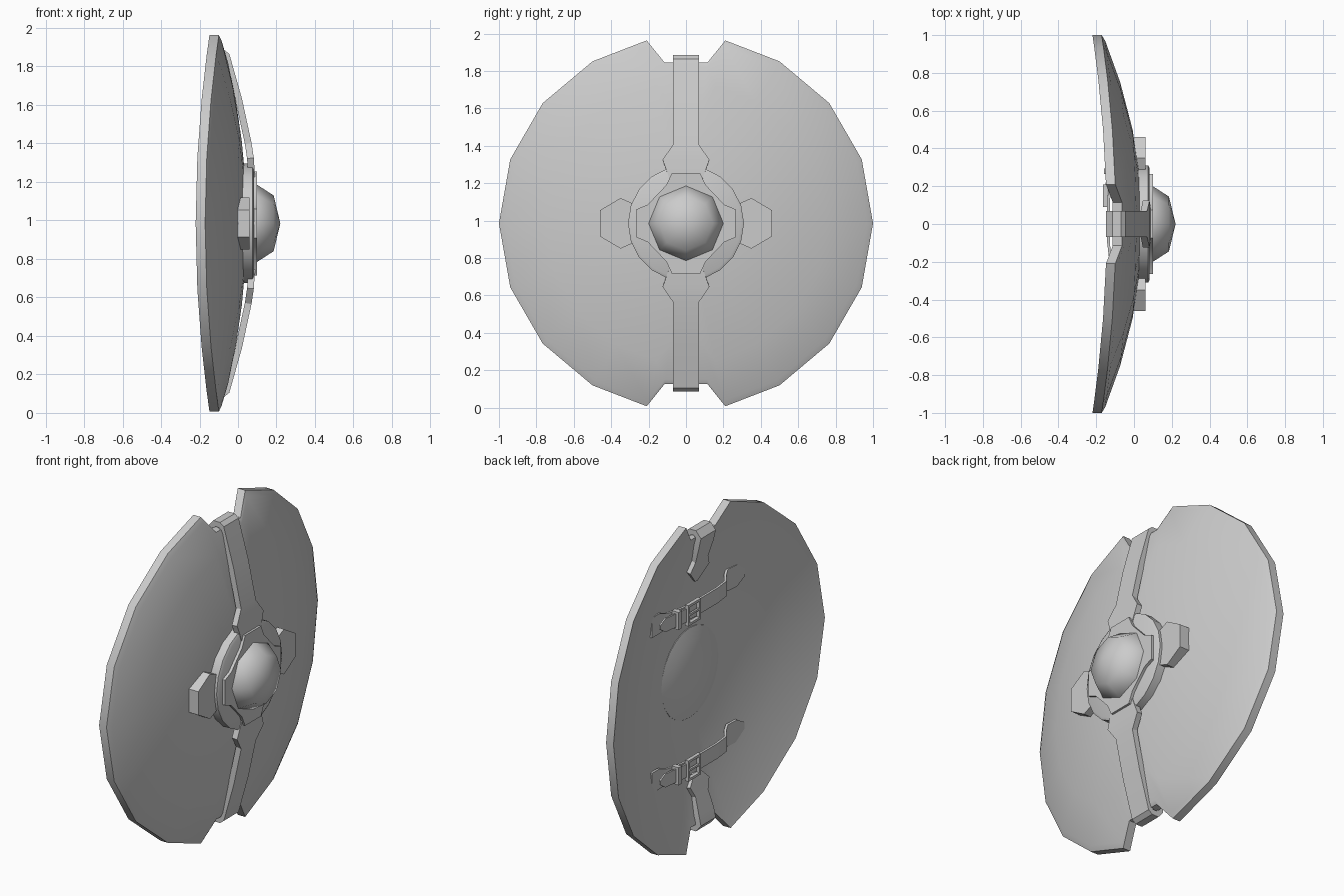
import bpy, bmesh, math
from mathutils import Vector

cube = bpy.data.objects.get("Cube")
if cube:
    bpy.data.objects.remove(cube)

CZ = 0.985      # height of the shield centre
THICK = 0.055   # thickness of the shield board

grey = bpy.data.materials.new("plain_grey")
grey.use_nodes = True
COLOUR = (0.6, 0.6, 0.6, 1)
grey.diffuse_color = COLOUR
grey.node_tree.nodes["Principled BSDF"].inputs["Base Color"].default_value = COLOUR


def front(y, z):
    """Depth of the curved shield front, z measured from the centre."""
    return 0.045 - 0.21 * y * y - 0.135 * z * z


def finish(name, bm, angle=30):
    bmesh.ops.recalc_face_normals(bm, faces=bm.faces)
    me = bpy.data.meshes.new(name)
    bm.to_mesh(me)
    bm.free()
    me.materials.append(grey)
    ob = bpy.data.objects.new(name, me)
    ob.location.z = CZ
    bpy.context.collection.objects.link(ob)
    bpy.ops.object.select_all(action='DESELECT')
    ob.select_set(True)
    bpy.context.view_layer.objects.active = ob
    bpy.ops.object.shade_smooth_by_angle(angle=math.radians(angle))
    return ob


def bridge(bm, a, b):
    n = len(a)
    for i in range(n):
        bm.faces.new((a[i], a[(i + 1) % n], b[(i + 1) % n], b[i]))


def fan(bm, ring, tip):
    for i in range(len(ring)):
        bm.faces.new((ring[i], ring[(i + 1) % len(ring)], tip))


def prism(name, outline, x0, x1):
    """Flat plate with a (y, z) outline between two depths."""
    bm = bmesh.new()
    a, b = [[bm.verts.new((x, y, z)) for y, z in outline] for x in (x0, x1)]
    bm.faces.new(a)
    bm.faces.new(b)
    bridge(bm, a, b)
    return finish(name, bm)


def lathe(name, profile, sides, apex, angle=30):
    """Dome around the x axis from (radius, x) rings, closed with an apex."""
    bm = bmesh.new()
    rings = [[bm.verts.new((x, r * math.cos(i * math.tau / sides),
                            r * math.sin(i * math.tau / sides)))
              for i in range(sides)] for r, x in profile]
    for a, b in zip(rings, rings[1:]):
        bridge(bm, a, b)
    fan(bm, rings[-1], bm.verts.new((apex, 0, 0)))
    bm.faces.new(rings[0])
    return finish(name, bm, angle)


def ribbon(name, stations, thick, place):
    """Strap through (along, depth, half width) stations; place maps to xyz."""
    bm = bmesh.new()
    loops = []
    for i, (s, x, w) in enumerate(stations):
        p, q = stations[max(i - 1, 0)], stations[min(i + 1, len(stations) - 1)]
        t = Vector((q[0] - p[0], q[1] - p[1])).normalized()
        s2, x2 = s + t.y * thick, x - t.x * thick
        loops.append([bm.verts.new(place(*c)) for c in
                      ((s, x, -w), (s, x, w), (s2, x2, w), (s2, x2, -w))])
    for a, b in zip(loops, loops[1:]):
        bridge(bm, a, b)
    bm.faces.new(loops[0])
    bm.faces.new(loops[-1])
    return finish(name, bm)


def box(name, centre, size):
    bm = bmesh.new()
    bmesh.ops.create_cube(bm, size=1)
    for v in bm.verts:
        v.co = Vector(centre) + Vector(c * s for c, s in zip(v.co, size))
    return finish(name, bm)


# Shield board: faceted rim with a notch at the top and bottom
quarter = [(math.cos(math.radians(a)), math.sin(math.radians(a))) for a in (0, 20, 40, 60)]
quarter += [(0.21, 0.978), (0.115, 0.86)]
half = quarter + [(-y, z) for y, z in reversed(quarter)]
rim = half + [(y, -z) for y, z in reversed(half[1:-1])]
bm = bmesh.new()
sides = []
for offset in (0, -THICK):
    rings = []
    for k in (0.25, 0.5, 0.75, 0.97, 1):
        drop = 0.006 if k == 1 and offset == 0 else 0
        rings.append([bm.verts.new((front(y * k, z * k) + offset - drop, y * k, z * k))
                      for y, z in rim])
    for a, b in zip(rings, rings[1:]):
        bridge(bm, a, b)
    fan(bm, rings[0], bm.verts.new((front(0, 0) + offset, 0, 0)))
    sides.append(rings[-1])
bridge(bm, *sides)
finish("shield_board", bm)

# Central ring, cross plate and boss
lathe("centre_ring", [(0.31, 0.0), (0.31, 0.075), (0.295, 0.083)], 20, 0.083)
corner = [(0.265, 0.075), (0.205, 0.1), (0.105, 0.205), (0.075, 0.27)]
upper = corner + [(-y, z) for y, z in reversed(corner)]
prism("cross_plate", upper + [(y, -z) for y, z in reversed(upper)], 0.06, 0.1)
lathe("boss", [(0.2, 0.08), (0.2, 0.1), (0.145, 0.185)], 8, 0.22, 60)

# Shallow hand swell on the back
lathe("back_swell", [(0.27, -0.005), (0.27, -0.026), (0.2, -0.045), (0.1, -0.06)], 24, -0.065)

# Side lugs beside the ring
lug = [(0.27, 0.1), (0.35, 0.135), (0.46, 0.07)]
lug += [(y, -z) for y, z in reversed(lug)]
for side, word in ((1, "left"), (-1, "right")):
    prism("side_lug_" + word, [(side * y, z) for y, z in lug], -0.005, 0.06)

# Vertical bands that wrap over the notches to a pointed tail on the back
band = [(0.215, 0.09, 0.08), (0.34, 0.082, 0.125), (0.42, 0.07, 0.07), (0.65, 0.02, 0.07),
        (0.88, -0.045, 0.07), (0.9, -0.07, 0.07), (0.9, -0.115, 0.07), (0.86, -0.148, 0.07),
        (0.8, -0.135, 0.07), (0.7, -0.105, 0.06), (0.64, -0.092, 0.09), (0.56, -0.07, 0.012)]
for side, word in ((1, "top"), (-1, "bottom")):
    ribbon("band_" + word, band, 0.035, lambda s, x, w, k=side: (x, w, s * k))

# Two arm straps on the back, each with tabs, a keeper and a buckle
strap = [(-0.43, -0.085, 0.03), (-0.37, -0.08, 0.065), (-0.29, -0.075, 0.065),
         (-0.26, -0.085, 0.045), (-0.2, -0.13, 0.045), (-0.1, -0.142, 0.045),
         (0.1, -0.142, 0.045), (0.22, -0.135, 0.045), (0.33, -0.105, 0.045),
         (0.38, -0.09, 0.06), (0.45, -0.09, 0.06)]
flap = [(0.2, -0.152, 0.04), (0.3, -0.14, 0.04), (0.38, -0.13, 0.04), (0.42, -0.125, 0.012)]
for zc, word in ((0.455, "upper"), (-0.475, "lower")):
    def place(s, x, w, z=zc):
        return (x, s, z + w)
    ribbon("arm_strap_" + word, strap, -0.014, place)
    ribbon("strap_flap_" + word, flap, -0.01, place)
    box("strap_keeper_" + word, (-0.135, 0.28, zc), (0.045, 0.03, 0.105))
    for k in (-1, 1):
        box("buckle_side_" + word, (-0.152, 0.15, zc + k * 0.055), (0.022, 0.12, 0.014))
        box("buckle_bar_" + word, (-0.152, 0.15 + k * 0.053, zc), (0.022, 0.014, 0.12))
    box("buckle_prong_" + word, (-0.156, 0.15, zc), (0.012, 0.11, 0.012))
